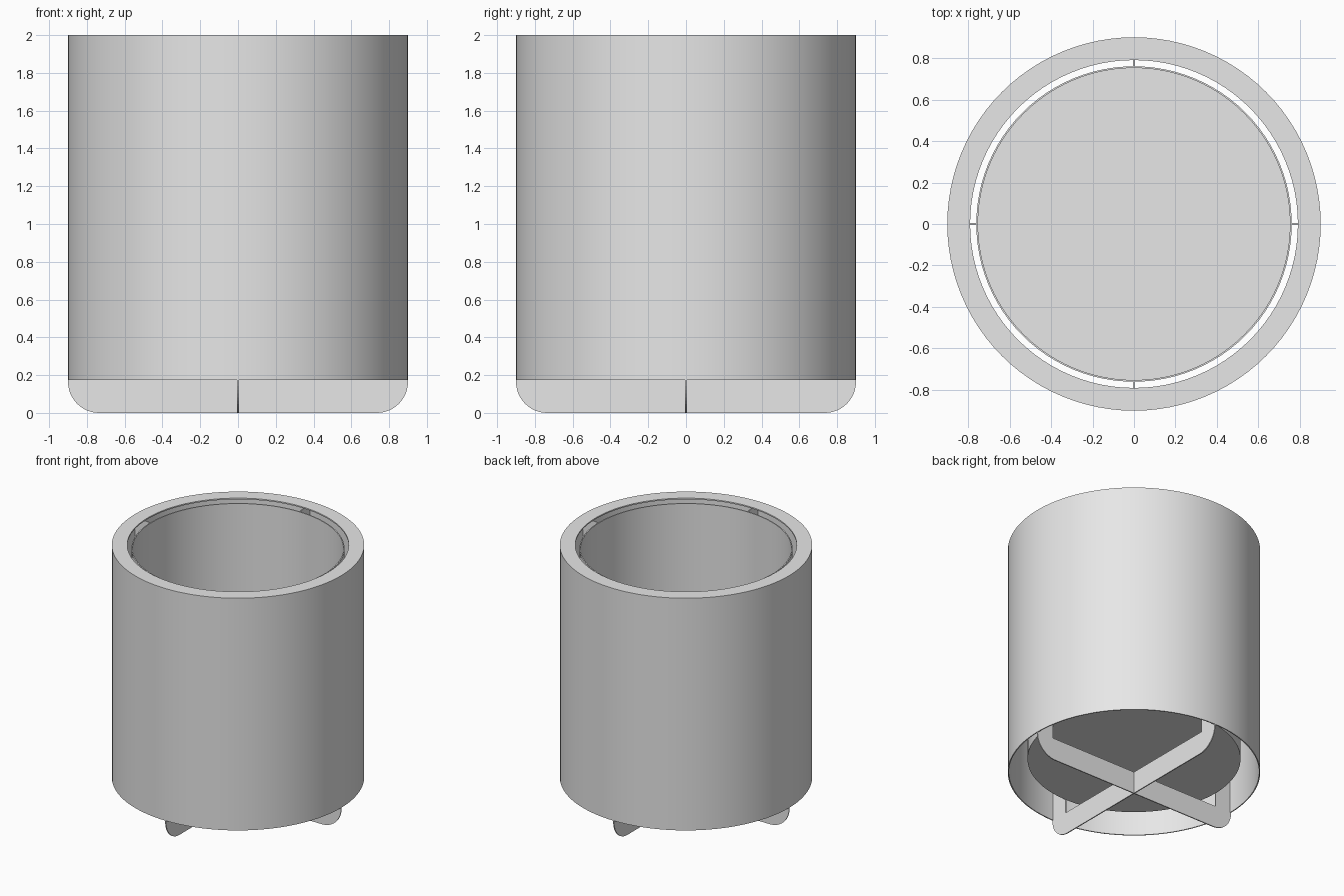
import bpy, bmesh, math
from mathutils import Matrix

old = bpy.data.objects.get("Cube")
if old:
    bpy.data.objects.remove(old, do_unlink=True)

SEGMENTS = 96
RIM_Z = 0.173      # lower edge of the outer sleeve
OUTER = 0.9
CUP = 0.76
THIN = 0.008

grey = bpy.data.materials.new("light_grey")
grey.use_nodes = True
grey.diffuse_color = (0.8, 0.8, 0.8, 1)
grey.node_tree.nodes["Principled BSDF"].inputs["Base Color"].default_value = (0.8, 0.8, 0.8, 1)


def finish(name, bm, smooth=False):
    bmesh.ops.remove_doubles(bm, verts=bm.verts, dist=1e-5)
    bmesh.ops.recalc_face_normals(bm, faces=bm.faces)
    mesh = bpy.data.meshes.new(name)
    bm.to_mesh(mesh)
    bm.free()
    mesh.materials.append(grey)
    obj = bpy.data.objects.new(name, mesh)
    bpy.context.collection.objects.link(obj)
    if smooth:
        bpy.ops.object.select_all(action='DESELECT')
        obj.select_set(True)
        bpy.context.view_layer.objects.active = obj
        bpy.ops.object.shade_smooth_by_angle(angle=math.radians(30))
    return obj


def revolve(name, profile, closed):
    """Spin a radius/height profile around the z axis."""
    bm = bmesh.new()
    verts = [bm.verts.new((r, 0, z)) for r, z in profile]
    edges = [bm.edges.new(pair) for pair in zip(verts, verts[1:])]
    if closed:
        edges.append(bm.edges.new((verts[-1], verts[0])))
    bmesh.ops.spin(bm, geom=verts + edges, cent=(0, 0, 0), axis=(0, 0, 1),
                   angle=math.tau, steps=SEGMENTS, use_merge=True)
    return finish(name, bm, smooth=True)


def plate(name, outline, turn):
    """Thin upright plate from an x/z outline, turned about z."""
    bm = bmesh.new()
    face = bm.faces.new([bm.verts.new((x, -THIN / 2, z)) for x, z in outline])
    side = bmesh.ops.extrude_face_region(bm, geom=[face])
    moved = [v for v in side["geom"] if isinstance(v, bmesh.types.BMVert)]
    bmesh.ops.translate(bm, verts=moved, vec=(0, THIN, 0))
    bm.transform(Matrix.Rotation(turn, 4, 'Z'))
    return finish(name, bm)


# Outer sleeve with a flat inward lip at the top
inner = OUTER - THIN
revolve("outer_sleeve", [(OUTER, RIM_Z), (OUTER, 2), (0.79, 2), (0.79, 1.99),
                         (inner, 1.99), (inner, RIM_Z)], True)

# Inner cup, open at the top
floor = 0.285
revolve("inner_cup", [(0, floor), (CUP, floor), (CUP, 1.975), (CUP - THIN, 1.975),
                      (CUP - THIN, floor + THIN), (0, floor + THIN)], False)

# Crossed foot plates with rounded lower corners
radius = 0.165
corner = [(OUTER - radius + radius * math.sin(a), radius - radius * math.cos(a))
          for a in (math.pi / 2 * i / 12 for i in range(13))]
half = corner + [(OUTER, RIM_Z)]
foot = half + [(-x, z) for x, z in reversed(half)]
for label, turn in (("side", 0), ("front", math.pi / 2)):
    plate(label + "_foot_plate", foot, turn)

# Ribs holding the cup inside the sleeve
rib = [(CUP - THIN / 2, floor), (CUP, RIM_Z), (inner + THIN / 2, RIM_Z),
       (inner + THIN / 2, 1.985), (CUP - THIN / 2, 1.97)]
rib[0] = (CUP - THIN / 2, RIM_Z)
for i, label in enumerate(("left", "back", "right", "front")):
    plate(label + "_rib", [rib[0]] + rib[2:], i * math.pi / 2)
